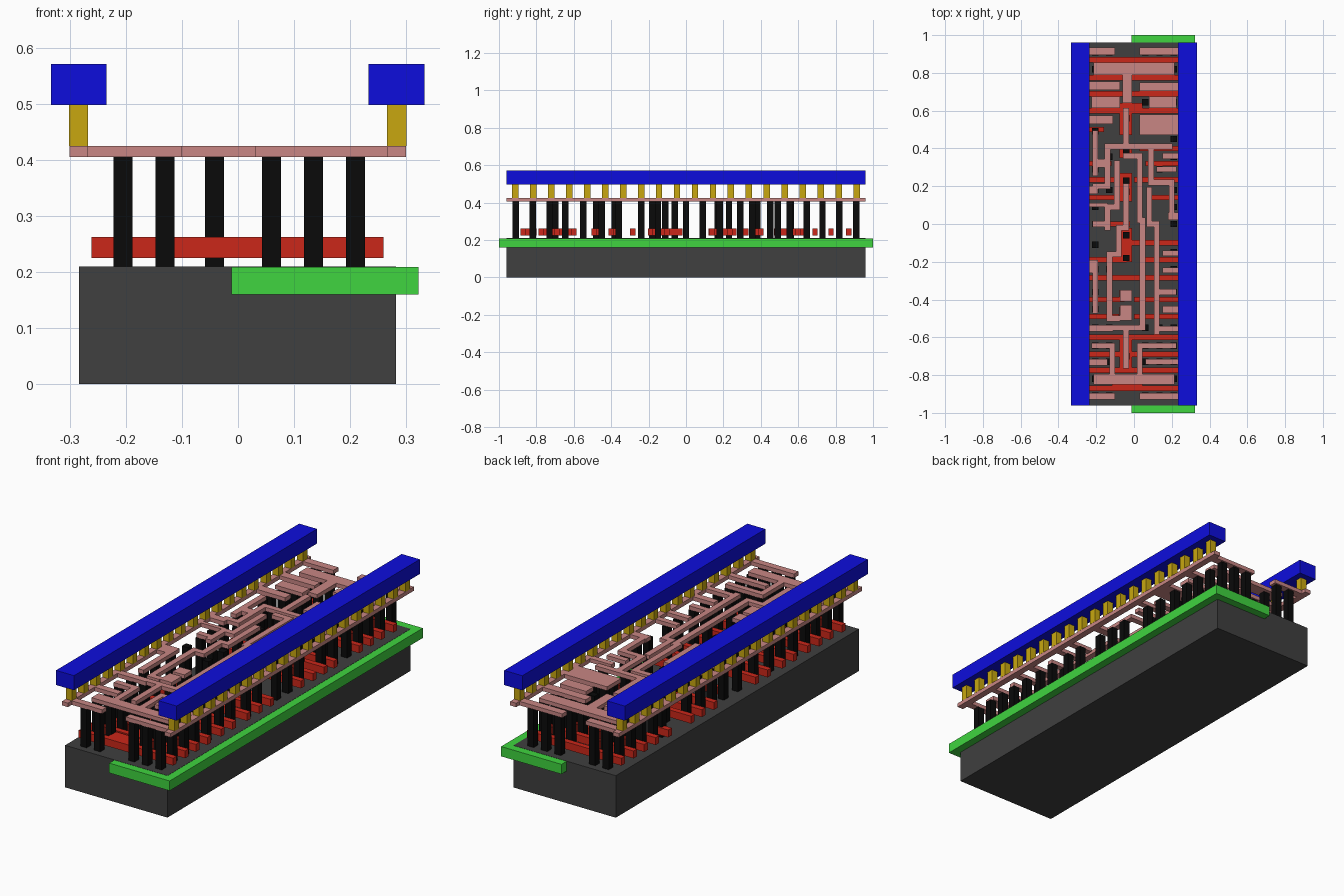
import bpy, bmesh


def build(name, boxes, color):
    """One object per layer, from (x0, x1, y0, y1, z0, z1) boxes."""
    bm = bmesh.new()
    for x0, x1, y0, y1, z0, z1 in boxes:
        verts = bmesh.ops.create_cube(bm, size=1)["verts"]
        for v in verts:
            v.co.x = x1 if v.co.x > 0 else x0
            v.co.y = y1 if v.co.y > 0 else y0
            v.co.z = z1 if v.co.z > 0 else z0
    me = bpy.data.meshes.new(name)
    bm.to_mesh(me)
    bm.free()
    ob = bpy.data.objects.new(name, me)
    bpy.context.collection.objects.link(ob)
    mat = bpy.data.materials.new(name)
    mat.diffuse_color = (*color, 1)
    me.materials.append(mat)
    return ob


def path(points, z0, z1, w=0.03):
    """Right-angled track: one box per straight segment."""
    h = w / 2
    return [(min(a[0], b[0]) - h, max(a[0], b[0]) + h,
             min(a[1], b[1]) - h, max(a[1], b[1]) + h, z0, z1)
            for a, b in zip(points, points[1:])]


# base block and the side well
build("substrate", [(-0.284, 0.282, -0.96, 0.96, 0, 0.21)], (0.05, 0.05, 0.05))
build("well", [(-0.012, 0.322, -1, 1, 0.16, 0.209)], (0.05, 0.66, 0.05))

# upper power rails and the posts that carry them
build("power_rails", [(-0.334, -0.235, -0.96, 0.96, 0.498, 0.571),
                      (0.233, 0.333, -0.96, 0.96, 0.498, 0.571)], (0.004, 0.004, 0.72))
posts = []
for i in range(20):
    y = -0.912 + i * 0.096
    for x in (-0.2845, 0.2835):
        posts.append((x - 0.017, x + 0.017, y - 0.017, y + 0.017, 0.425, 0.498))
build("rail_posts", posts, (0.58, 0.39, 0.005))

# red gate bars: (y, x start, x end)
bars = []
for s in (1, -1):
    for y in (0.87, 0.775, 0.69, 0.60):
        bars.append((s * y, -0.262, 0.26))
bars += [(0.50, -0.262, -0.16), (0.40, 0.03, 0.26), (0.32, -0.262, -0.12), (0.32, 0.06, 0.26),
         (0.235, -0.262, -0.06), (0.235, 0.0, 0.26), (0.14, -0.262, -0.05), (0.14, 0.08, 0.26),
         (0.0, -0.18, -0.02), (-0.10, -0.05, 0.26), (-0.19, -0.262, -0.04), (-0.19, 0.05, 0.26),
         (-0.285, -0.262, 0.26), (-0.40, -0.262, -0.05), (-0.40, 0.0, 0.26),
         (-0.49, -0.262, -0.08), (-0.49, 0.0, 0.26)]
gates = [(a, b, y - 0.014, y + 0.014, 0.225, 0.262) for y, a, b in bars]
# red centre pads linking the bars
for y0, y1 in ((0.47, 0.64), (0.35, 0.40), (0.12, 0.27), (-0.20, -0.02),
               (-0.41, -0.35), (-0.50, -0.44), (-0.77, -0.60)):
    gates.append((-0.077, -0.01, y0, y1, 0.225, 0.262))
gates.append((-0.117, 0.045, -0.884, -0.80, 0.225, 0.262))
gates.append((-0.117, 0.045, 0.60, 0.64, 0.225, 0.262))
build("gates", gates, (0.6, 0.02, 0.01))

# black contact columns: (y, x positions)
L, R = (-0.205, -0.13), (0.06, 0.135, 0.21)
contacts = [(s * y, L + R) for s in (1, -1) for y in (0.91, 0.82, 0.73, 0.645)]
contacts += [(0.555, L + R), (0.49, (-0.205, 0.06, 0.135)), (0.45, (0.21,)),
             (0.355, (-0.13, 0.21)), (0.29, (-0.205, 0.135)), (0.18, (-0.205, -0.13, 0.21)),
             (0.09, (-0.205, 0.21)), (0.0, (-0.205, 0.21)), (-0.11, (-0.205,)),
             (-0.15, (0.21,)), (-0.24, (-0.205, -0.13, 0.21)), (-0.36, (-0.205, 0.135, 0.21)),
             (-0.45, (-0.205, 0.21)), (-0.55, L + R)]
contacts += [(y, (-0.042,)) for y in (0.56, 0.38, 0.23, 0.17, -0.06, -0.18, -0.38, -0.48, -0.70)]
build("contacts", [(x - 0.017, x + 0.017, y - 0.017, y + 0.017, 0.21, 0.405)
                   for y, xs in contacts for x in xs], (0.003, 0.003, 0.003))

# pink metal: edge rails
Z = (0.405, 0.425)
metal = [(-0.301, -0.268, -0.96, 0.96, *Z), (0.267, 0.30, -0.96, 0.96, *Z)]
# fingers joined to the rails: (y start, y end, inner x)
for y0, y1, x in ((0.895, 0.935, -0.10), (0.71, 0.755, -0.075), (0.53, 0.575, -0.11),
                  (0.16, 0.20, -0.19), (0.09, 0.11, -0.14), (-0.26, -0.19, -0.19),
                  (-0.57, -0.535, -0.11), (-0.75, -0.715, -0.14), (-0.93, -0.895, -0.10)):
    metal.append((-0.29, x, y0, y1, *Z))
for y0, y1, x in ((0.895, 0.935, 0.03), (0.705, 0.75, 0.03), (0.47, 0.58, 0.03),
                  (0.345, 0.375, 0.15), (0.02, 0.06, 0.18), (-0.17, -0.14, 0.15),
                  (-0.26, -0.23, 0.15), (-0.47, -0.435, 0.15), (-0.57, -0.54, 0.12),
                  (-0.745, -0.715, 0.06), (-0.93, -0.895, 0.03)):
    metal.append((x, 0.29, y0, y1, *Z))
# wide plates
for x0, x1, y0, y1 in ((-0.215, 0.215, 0.79, 0.855), (-0.215, 0.215, -0.85, -0.795),
                       (-0.225, -0.075, 0.615, 0.675), (0.08, 0.225, 0.615, 0.675),
                       (-0.06, -0.01, 0.64, 0.80), (-0.215, -0.14, 0.30, 0.345),
                       (-0.075, -0.01, -0.51, -0.43), (-0.075, -0.01, -0.41, -0.35)):
    metal.append((x0, x1, y0, y1, *Z))
# routed tracks
for pts in (((-0.205, 0.48), (-0.205, 0.27)),
            ((-0.042, 0.60), (-0.042, 0.41), (0.19, 0.41)),
            ((-0.042, 0.41), (-0.14, 0.41), (-0.14, 0.20), (-0.205, 0.20)),
            ((-0.042, 0.36), (0.03, 0.36), (0.03, 0.02), (0.045, 0.02), (0.045, -0.53)),
            ((0.09, 0.40), (0.09, 0.22), (0.20, 0.22), (0.20, 0.07)),
            ((0.135, 0.29), (0.21, 0.29)),
            ((-0.09, 0.32), (-0.09, 0.09), (-0.14, 0.09), (-0.14, -0.02)),
            ((0.08, 0.18), (0.08, 0.0), (0.12, 0.0), (0.12, -0.57)),
            ((-0.042, 0.20), (-0.042, -0.02), (-0.08, -0.02), (-0.08, -0.16),
             (-0.13, -0.16), (-0.13, -0.50), (-0.09, -0.50)),
            ((-0.205, 0.0), (-0.14, 0.0)),
            ((-0.205, -0.27), (-0.205, -0.46)),
            ((0.12, -0.36), (0.21, -0.36)),
            ((-0.10, -0.55), (0.045, -0.55)),
            ((-0.21, -0.645), (-0.115, -0.645), (-0.115, -0.80)),
            ((0.21, -0.645), (0.03, -0.645), (0.03, -0.80)),
            ((-0.042, -0.58), (-0.042, -0.75))):
    metal += path(pts, *Z)
build("metal_tracks", metal, (0.58, 0.24, 0.23))
